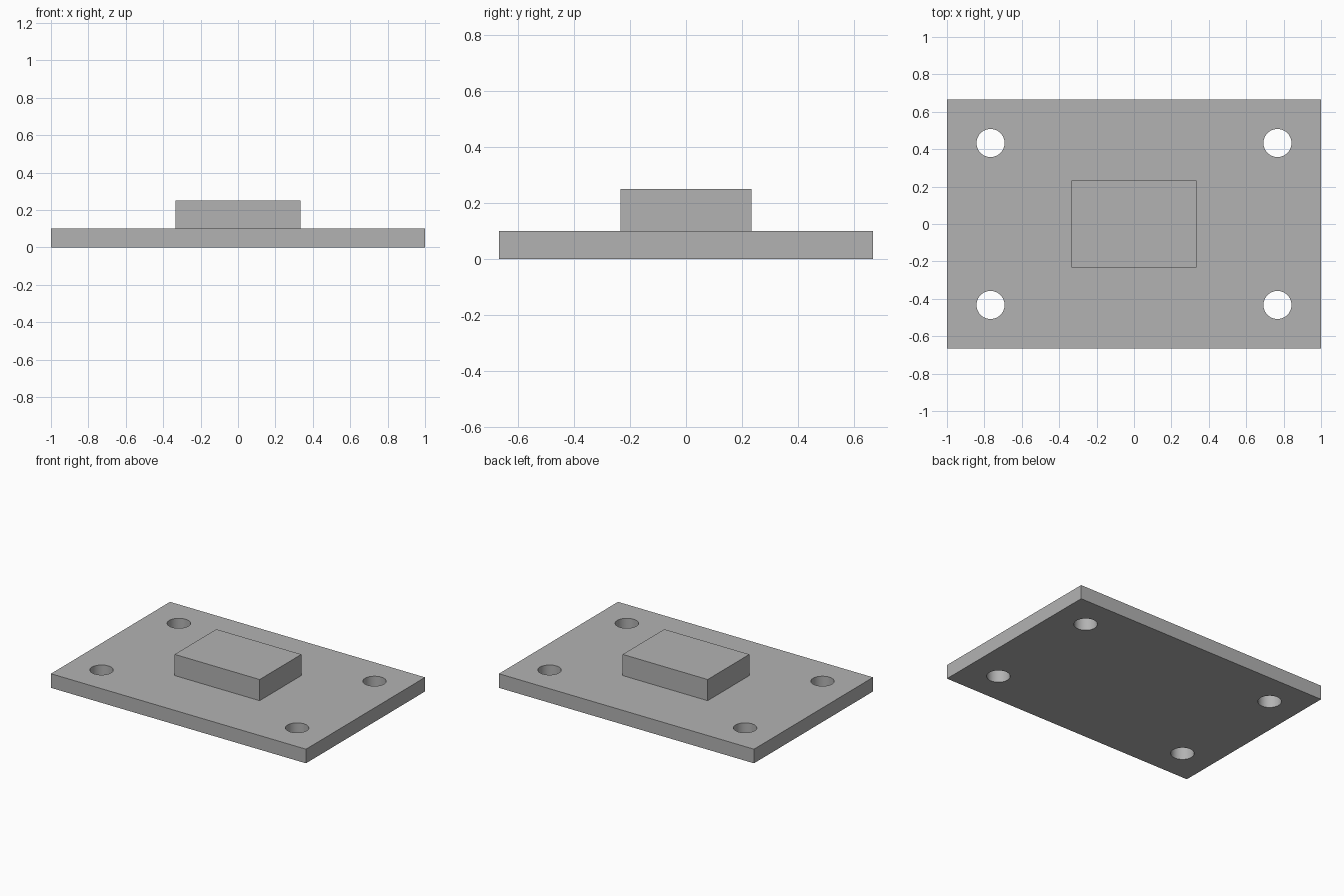
import bpy

cube = bpy.data.objects.get("Cube")
if cube:
    bpy.data.objects.remove(cube, do_unlink=True)

# Single grey material
grey = bpy.data.materials.new("plain grey")
grey.use_nodes = True
colour = (0.448, 0.448, 0.448, 1)
grey.diffuse_color = colour
grey.node_tree.nodes["Principled BSDF"].inputs["Base Color"].default_value = colour


def box(name, size, bottom):
    """Box centred on the z axis, standing at the given height."""
    bpy.ops.mesh.primitive_cube_add(size=1, location=(0, 0, bottom + size[2] / 2))
    obj = bpy.context.object
    obj.name = name
    obj.scale = size
    bpy.ops.object.transform_apply(location=True, rotation=False, scale=True)
    obj.data.materials.append(grey)
    return obj


PLATE_HEIGHT = 0.1
base_plate = box("base_plate", (2, 4 / 3, PLATE_HEIGHT), 0)
raised_block = box("raised_block", (2 / 3, 0.467, 0.15), PLATE_HEIGHT)

# Four round through-holes near the corners
for x in (-0.767, 0.767):
    for y in (-0.433, 0.433):
        bpy.ops.mesh.primitive_cylinder_add(
            vertices=64, radius=0.075, depth=0.4, location=(x, y, PLATE_HEIGHT / 2))
        cutter = bpy.context.object
        cutter.name = "hole_cutter"
        cutter.hide_render = True
        cutter.data.materials.append(grey)

        hole = base_plate.modifiers.new("hole", "BOOLEAN")
        hole.operation = "DIFFERENCE"
        hole.solver = "EXACT"
        hole.object = cutter
        bpy.ops.object.select_all(action="DESELECT")
        base_plate.select_set(True)
        bpy.context.view_layer.objects.active = base_plate
        bpy.ops.object.modifier_apply(modifier=hole.name)
        bpy.data.objects.remove(cutter, do_unlink=True)

# Smooth hole walls, sharp edges elsewhere
base_plate.select_set(True)
bpy.context.view_layer.objects.active = base_plate
bpy.ops.object.shade_smooth_by_angle()
